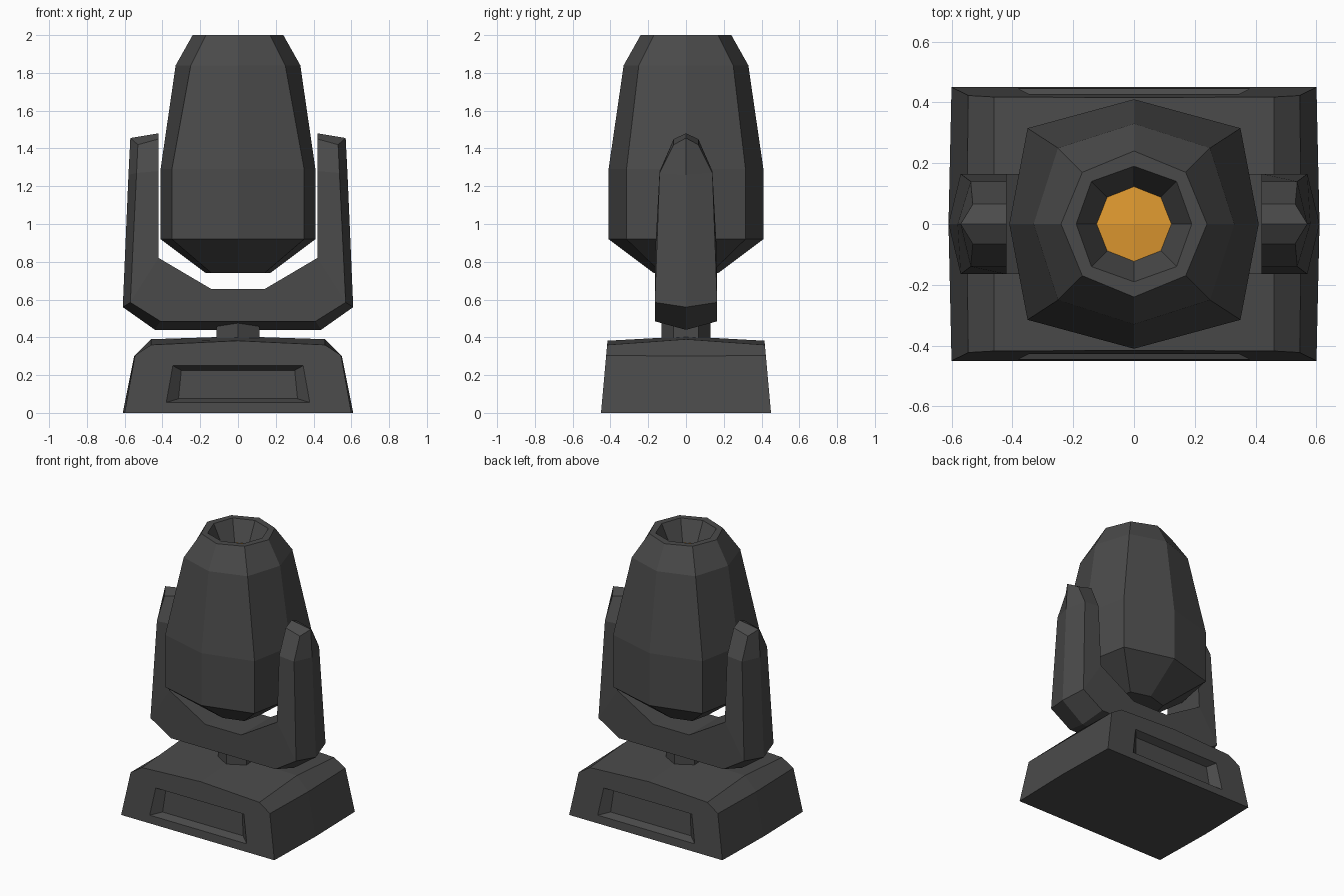
import bpy
import bmesh

cube = bpy.data.objects.get("Cube")
if cube:
    bpy.data.objects.remove(cube, do_unlink=True)


def material(name, color):
    m = bpy.data.materials.new(name)
    m.use_nodes = True
    m.diffuse_color = color
    m.node_tree.nodes["Principled BSDF"].inputs["Base Color"].default_value = color
    return m


CASING = material("dark_grey_casing", (0.068, 0.068, 0.068, 1))
LENS = material("amber_lens", (0.74, 0.32, 0.03, 1))


def finish(name, bm, mats=(CASING,)):
    bmesh.ops.recalc_face_normals(bm, faces=bm.faces)
    mesh = bpy.data.meshes.new(name)
    bm.to_mesh(mesh)
    bm.free()
    for m in mats:
        mesh.materials.append(m)
    obj = bpy.data.objects.new(name, mesh)
    bpy.context.collection.objects.link(obj)
    return obj


def loop(bm, points):
    return [bm.verts.new(p) for p in points]


def bridge(bm, a, b):
    n = len(a)
    for i in range(n):
        j = (i + 1) % n
        bm.faces.new((a[i], a[j], b[j], b[i]))


# Lamp head: stacked eight-sided rings, over the rim and down into the lens well
def octagon(z, r, dx, dy):
    return [(r, 0, z), (dx, dy, z), (0, r, z), (-dx, dy, z),
            (-r, 0, z), (-dx, -dy, z), (0, -r, z), (dx, -dy, z)]


bm = bmesh.new()
rings = [loop(bm, octagon(*ring)) for ring in (
    (0.74, 0.17, 0.14, 0.13),
    (0.92, 0.41, 0.35, 0.315),
    (1.29, 0.41, 0.35, 0.315),
    (1.84, 0.33, 0.25, 0.25),
    (2.0, 0.24, 0.17, 0.17),
    (2.0, 0.19, 0.14, 0.14),
    (1.86, 0.123, 0.088, 0.088))]
for a, b in zip(rings, rings[1:]):
    bridge(bm, a, b)
bm.faces.new(rings[0])
# Shallow domed lens at the bottom of the well
centre = bm.verts.new((0, 0, 1.875))
well = rings[-1]
for i in range(0, 8, 2):
    face = bm.faces.new((centre, well[i], well[i + 1], well[(i + 2) % 8]))
    face.material_index = 1
finish("lamp_head", bm, (CASING, LENS))


# Yoke: one section swept round the U, with a ridge along the outside
def yoke_section(side, y, inner, inner_mid, outer, ridge):
    pts = [(inner, -y), (inner_mid, 0), (inner, y), (outer, y), (ridge, 0), (outer, -y)]
    return [(side * p[0], d, p[1]) for p, d in pts]


arm = [
    (0.165, (0.14, 0.655), (0.14, 0.655), (0.41, 0.485), (0.44, 0.44)),
    (0.165, (0.42, 0.82), (0.42, 0.82), (0.57, 0.585), (0.61, 0.56)),
    (0.14, (0.42, 1.28), (0.42, 1.28), (0.537, 1.27), (0.58, 1.26)),
    (0.065, (0.42, 1.45), (0.42, 1.48), (0.53, 1.42), (0.57, 1.455)),
]
bm = bmesh.new()
path = [(-1, s) for s in reversed(arm)] + [(1, s) for s in arm]
sections = [loop(bm, yoke_section(side, *s)) for side, s in path]
for a, b in zip(sections, sections[1:]):
    bridge(bm, a, b)
for end in (sections[0], sections[-1]):
    bm.faces.new((end[0], end[1], end[4], end[5]))
    bm.faces.new((end[1], end[2], end[3], end[4]))
finish("yoke", bm)

# Six-sided swivel stem
bm = bmesh.new()
bmesh.ops.create_cone(bm, cap_ends=True, segments=6, radius1=0.13, radius2=0.13, depth=0.14)
for v in bm.verts:
    v.co.z += 0.43
stem = finish("swivel_stem", bm)
if max(abs(v.co.y) for v in stem.data.vertices) < 0.12:
    stem.rotation_euler.z = 0.5235988


# Base: leaning front and back walls, faceted roof, a recessed panel on each wall
def wall_point(side, x, z, depth=0):
    return (x, side * (0.45 - 0.09 * z - depth), z)


def mirrored(half):
    return half + [(-x, z) for x, z in reversed(half) if x]


bm = bmesh.new()
wall = [(0.60, 0), (0.545, 0.305), (0.46, 0.36), (0, 0.382)]
mid = mirrored([(0.61, 0), (0.55, 0.30), (0.46, 0.39), (0, 0.405)])
middle = loop(bm, [(x, 0, z) for x, z in mid])
for side in (-1, 1):
    edge = loop(bm, [wall_point(side, x, z) for x, z in mirrored(wall)])
    bridge(bm, edge, middle)
    bm.faces.new(edge[1:-1])
    frame = [edge[0], edge[1], edge[-2], edge[-1]]
    opening = loop(bm, [wall_point(side, x, z)
                        for x, z in mirrored([(0.38, 0.055), (0.345, 0.25)])])
    panel = loop(bm, [wall_point(side, x, z, 0.05)
                      for x, z in mirrored([(0.315, 0.075), (0.30, 0.225)])])
    bridge(bm, frame, opening)
    bridge(bm, opening, panel)
    bm.faces.new(panel)
finish("base", bm)
